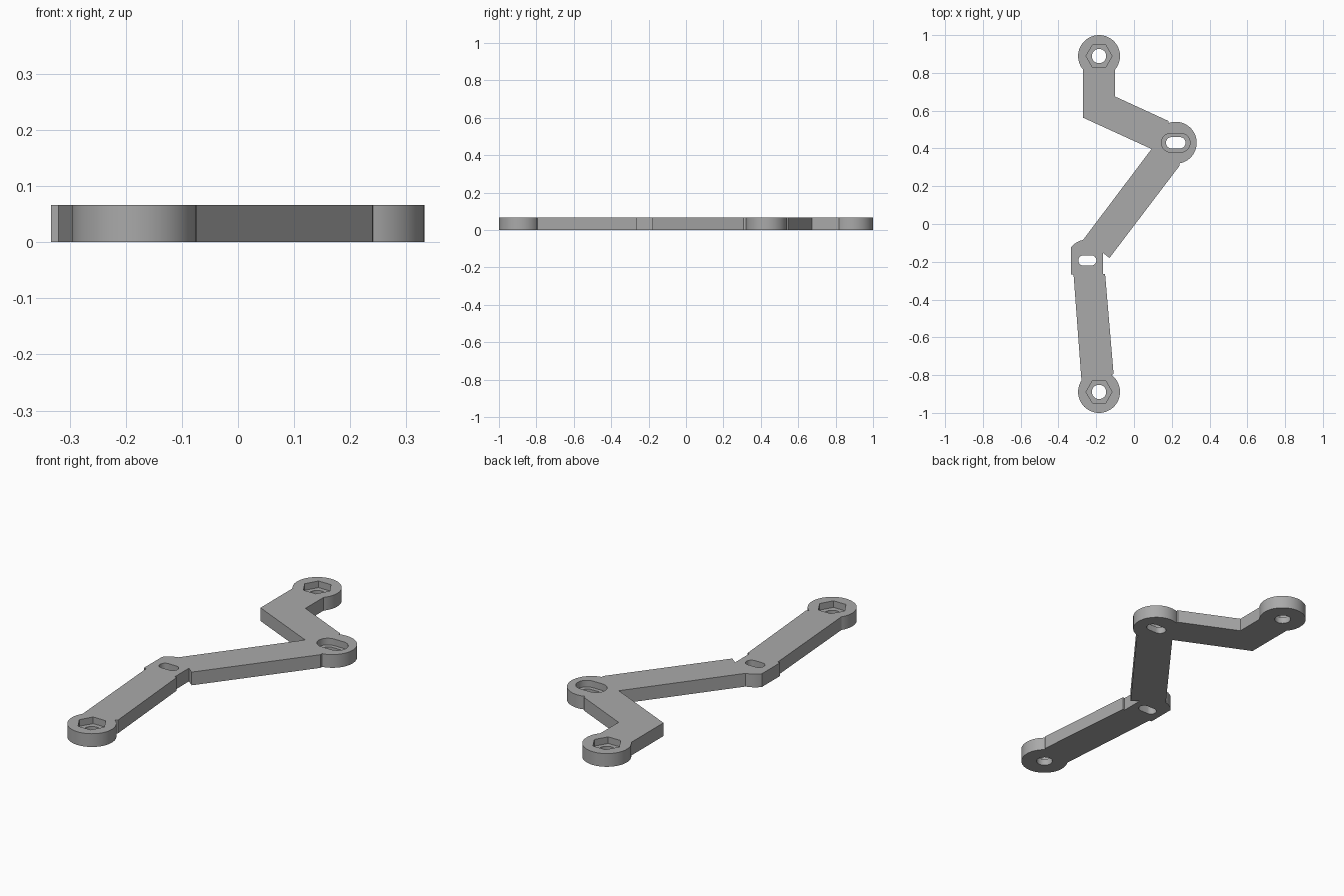
import bpy, bmesh
from math import cos, sin, radians

cube = bpy.data.objects.get("Cube")
if cube:
    bpy.data.objects.remove(cube)

THICK = 0.066
POCKET_FLOOR = 0.033
R = 0.111
TOP, MID = (-0.185, 0.889), (0.221, 0.43)
KNEE, FOOT = (-0.247, -0.193), (-0.185, -0.889)

grey = bpy.data.materials.new("plain grey")
grey.use_nodes = True
grey.diffuse_color = (0.4, 0.4, 0.4, 1)
grey.node_tree.nodes["Principled BSDF"].inputs["Base Color"].default_value = (0.4, 0.4, 0.4, 1)


def arc(centre, r, start, end, steps):
    """Points on an arc, angles in degrees."""
    angles = [radians(start + (end - start) * i / steps) for i in range(steps + 1)]
    return [(centre[0] + r * cos(a), centre[1] + r * sin(a)) for a in angles]


def slot(centre, half_length, r):
    """Rounded slot lying along x."""
    d = half_length - r
    return (arc((centre[0] + d, centre[1]), r, -90, 90, 16)
            + arc((centre[0] - d, centre[1]), r, 90, 270, 16))


def prism(name, outline, z0, z1):
    bm = bmesh.new()
    face = bm.faces.new([bm.verts.new((x, y, z0)) for x, y in outline])
    moved = bmesh.ops.extrude_face_region(bm, geom=[face])["geom"]
    bmesh.ops.translate(bm, vec=(0, 0, z1 - z0),
                        verts=[v for v in moved if isinstance(v, bmesh.types.BMVert)])
    bmesh.ops.recalc_face_normals(bm, faces=bm.faces)
    mesh = bpy.data.meshes.new(name)
    bm.to_mesh(mesh)
    bm.free()
    mesh.materials.append(grey)
    obj = bpy.data.objects.new(name, mesh)
    bpy.context.collection.objects.link(obj)
    return obj


# Bracket outline, clockwise from the top ring
outline = arc(TOP, R, 220, -40, 48)
outline += [(-0.1, 0.675), (0.183, 0.545)]
outline += arc(MID, R, 110, -80, 40)
outline += [(0.24, 0.307), (-0.13, -0.18), (-0.164, -0.153),
            (-0.164, -0.265), (-0.153, -0.265), (-0.108, -0.794)]
outline += arc(FOOT, R, 54, -213, 48)
outline += [(-0.32, -0.267), (-0.333, -0.267)]
outline += arc(KNEE, R, 141, 102, 10)
outline += [(0.093, 0.397), (-0.27, 0.563)]
bracket = prism("bracket_arm", outline, 0, THICK)

# Through holes, then the wider pockets sunk into the upper face
LOW, HIGH = -0.05, 0.12
cutters = [prism("middle_slot_cutter", slot(MID, 0.052, 0.03), LOW, HIGH),
           prism("knee_slot_cutter", slot(KNEE, 0.048, 0.027), LOW, HIGH),
           prism("middle_pocket_cutter", slot(MID, 0.076, 0.05), POCKET_FLOOR, HIGH)]
for name, centre in (("top", TOP), ("foot", FOOT)):
    cutters.append(prism(name + "_hole_cutter", arc(centre, 0.038, 0, 350, 35), LOW, HIGH))
    cutters.append(prism(name + "_nut_cutter", arc(centre, 0.069, 0, 300, 5), POCKET_FLOOR, HIGH))

bpy.ops.object.select_all(action="DESELECT")
bracket.select_set(True)
bpy.context.view_layer.objects.active = bracket
for cutter in cutters:
    mod = bracket.modifiers.new(cutter.name, "BOOLEAN")
    mod.operation = "DIFFERENCE"
    mod.solver = "EXACT"
    mod.object = cutter
    bpy.ops.object.modifier_apply(modifier=mod.name)
for cutter in cutters:
    bpy.data.objects.remove(cutter)

bpy.ops.object.shade_smooth_by_angle(angle=radians(25))
